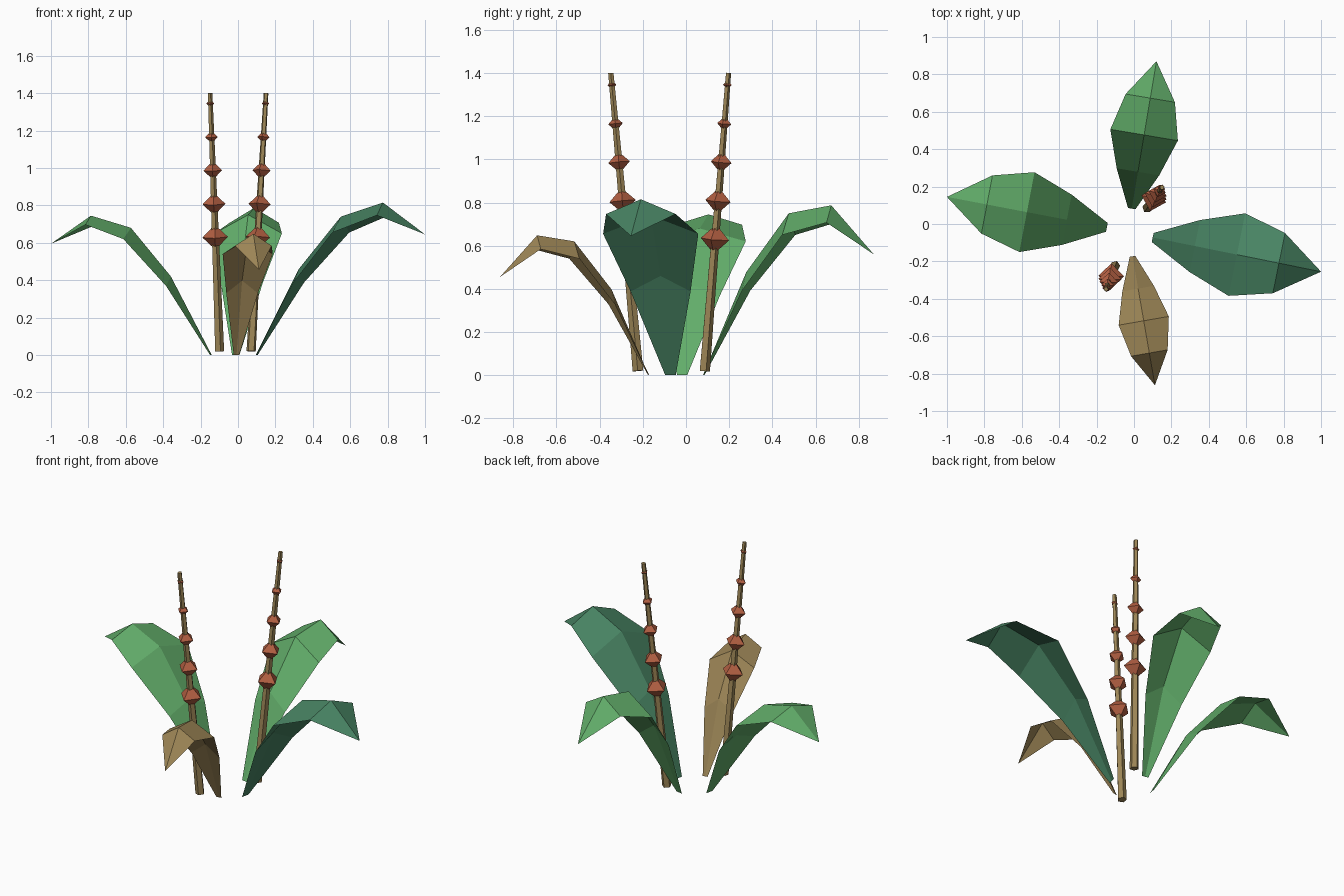
import bpy
import bmesh
from mathutils import Vector, Matrix

if "Cube" in bpy.data.objects:
    bpy.data.objects.remove(bpy.data.objects["Cube"])


def material(name, rgb):
    m = bpy.data.materials.new(name)
    m.use_nodes = True
    m.diffuse_color = (*rgb, 1)
    m.node_tree.nodes["Principled BSDF"].inputs["Base Color"].default_value = (*rgb, 1)
    return m


GREEN = material("fresh green", (0.122, 0.42, 0.144))
TEAL = material("deep blue green", (0.065, 0.23, 0.125))
TAN = material("dry tan", (0.34, 0.24, 0.095))
RED = material("rust red", (0.45, 0.115, 0.055))


def finish(bm, name, mat):
    mesh = bpy.data.meshes.new(name)
    bm.to_mesh(mesh)
    bm.free()
    mesh.materials.append(mat)
    obj = bpy.data.objects.new(name, mesh)
    bpy.context.collection.objects.link(obj)
    return obj


# Arching leaf: a folded sheet with a raised midrib, four segments long
def leaf(name, mat, base, tip, heights, half_width, drop):
    bm = bmesh.new()
    base, tip = Vector((*base, 0)), Vector((*tip, 0))
    along = (tip - base).normalized()
    side = Vector((-along.y, along.x, 0))
    rows = []
    for i, (w, d) in enumerate(zip((0.11, 0.63, 1, 0.73), (0, 0.85, 1, 0.8))):
        mid = base.lerp(tip, i / 4) + Vector((0, 0, heights[i]))
        down = Vector((0, 0, -drop * d))
        rows.append([bm.verts.new(mid - side * half_width * w + down),
                     bm.verts.new(mid),
                     bm.verts.new(mid + side * half_width * w + down)])
    end = bm.verts.new(tip + Vector((0, 0, heights[4])))
    for a, b in zip(rows, rows[1:]):
        for k in (0, 1):
            bm.faces.new((a[k], b[k], b[k + 1], a[k + 1]))
    for k in (0, 1):
        bm.faces.new((rows[-1][k], end, rows[-1][k + 1]))
    finish(bm, name, mat)


leaf("left_leaf", TEAL, (0.1, -0.072), (1.0, -0.255),
     (0, 0.46, 0.74, 0.815, 0.645), 0.225, 0.085)
leaf("right_leaf", GREEN, (-0.145, -0.018), (-1.0, 0.145),
     (0, 0.42, 0.68, 0.745, 0.595), 0.217, 0.06)
leaf("back_leaf", GREEN, (-0.012, 0.082), (0.12, 0.87),
     (0, 0.477, 0.75, 0.787, 0.56), 0.183, 0.1)
leaf("front_leaf", TAN, (-0.008, -0.173), (0.112, -0.862),
     (0, 0.398, 0.62, 0.648, 0.455), 0.136, 0.08)


# Flower stalk: tapered stem with faceted buds shrinking toward the top
def stalk(name, base, top):
    base, top = Vector(base), Vector(top)
    axis = top - base
    turn = axis.to_track_quat('Z', 'Y').to_matrix().to_4x4()
    bm = bmesh.new()
    bmesh.ops.create_cone(bm, cap_ends=True, segments=5, radius1=0.026,
                          radius2=0.013, depth=axis.length,
                          matrix=Matrix.Translation((base + top) / 2) @ turn)
    finish(bm, name + "_stem", TAN)

    bm = bmesh.new()
    for z, r in ((0.63, 0.068), (0.807, 0.061), (0.987, 0.05),
                 (1.165, 0.034), (1.345, 0.021)):
        centre = base.lerp(top, (z - base.z) / axis.z)
        place = Matrix.Translation(centre) @ turn @ Matrix.Rotation(0.35, 4, 'Z')
        for s in (1, -1):
            bmesh.ops.create_cone(bm, segments=4, radius1=r, radius2=0, depth=r,
                                  matrix=place @ Matrix.Diagonal((1, 1, s, 1))
                                  @ Matrix.Translation((0, 0, r / 2)))
    bmesh.ops.remove_doubles(bm, verts=bm.verts, dist=0.0005)
    bmesh.ops.recalc_face_normals(bm, faces=bm.faces)
    finish(bm, name + "_buds", RED)


stalk("front_stalk", (-0.1, -0.222, 0.02), (-0.15, -0.348, 1.4))
stalk("back_stalk", (0.07, 0.085, 0.02), (0.15, 0.196, 1.4))
